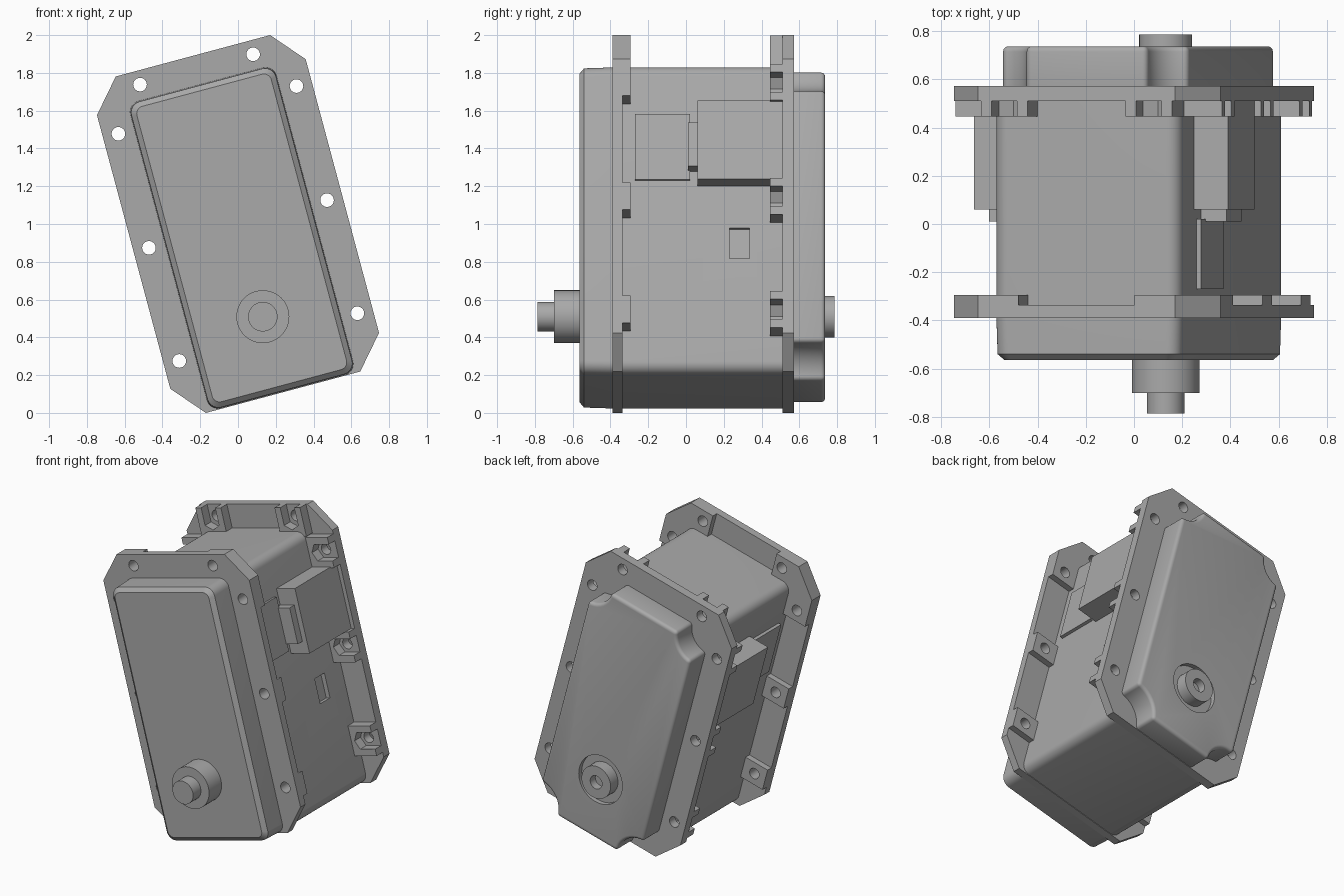
import bpy, bmesh
from math import sin, cos, pi, radians
from mathutils import Matrix

cube = bpy.data.objects.get("Cube")
if cube:
    bpy.data.objects.remove(cube, do_unlink=True)

grey = bpy.data.materials.new("plain grey")
grey.use_nodes = True
GREY = (0.4, 0.4, 0.4, 1)
grey.diffuse_color = GREY
grey.node_tree.nodes["Principled BSDF"].inputs["Base Color"].default_value = GREY

# The whole housing leans sideways; parts are drawn upright as (across, up) profiles
LEAN = Matrix.Translation((0, 0, 1)) @ Matrix.Rotation(radians(-15), 4, 'Y')
W, TOP, BOTTOM = 0.40, 0.765, -0.918
FW, FH = 0.572, 0.922
parts = []


def loft(name, rings):
    """Solid skinned through (profile, y) rings of equal point count."""
    bm = bmesh.new()
    loops = [[bm.verts.new((u, y, v)) for u, v in pts] for pts, y in rings]
    n = len(loops[0])
    for a, b in zip(loops, loops[1:]):
        for i in range(n):
            j = (i + 1) % n
            bm.faces.new((a[i], a[j], b[j], b[i]))
    bm.faces.new(loops[0])
    bm.faces.new(loops[-1])
    bmesh.ops.recalc_face_normals(bm, faces=bm.faces)
    me = bpy.data.meshes.new(name)
    bm.to_mesh(me)
    bm.free()
    me.materials.append(grey)
    ob = bpy.data.objects.new(name, me)
    bpy.context.collection.objects.link(ob)
    ob.matrix_world = LEAN
    parts.append(ob)
    return ob


def prism(name, pts, y0, y1):
    return loft(name, [(pts, y0), (pts, y1)])


def box(name, u0, u1, v0, v1, y0, y1):
    return prism(name, [(u0, v0), (u1, v0), (u1, v1), (u0, v1)], y0, y1)


def circle(u, v, r, n=48):
    return [(u + r * cos(2 * pi * i / n), v + r * sin(2 * pi * i / n)) for i in range(n)]


def rounded(inset, r):
    """Rounded body outline, shrunk by inset."""
    pts = []
    corners = [(W, TOP, -1, -1), (-W, TOP, 1, -1), (-W, BOTTOM, 1, 1), (W, BOTTOM, -1, 1)]
    for k, (u, v, su, sv) in enumerate(corners):
        cu, cv = u + su * (r + inset), v + sv * (r + inset)
        for i in range(9):
            a = pi / 2 * (k + i / 8)
            pts.append((cu + r * cos(a), cv + r * sin(a)))
    return pts


def notched(top_r, bottom_r):
    """Outline with a concave bite out of each corner."""
    pts = []
    corners = [(W, TOP, top_r), (-W, TOP, top_r), (-W, BOTTOM, bottom_r), (W, BOTTOM, bottom_r)]
    for k, (u, v, r) in enumerate(corners):
        for i in range(11):
            a = 1.5 * pi + pi / 2 * k - pi / 2 * i / 10
            pts.append((u + r * cos(a), v + r * sin(a)))
    return pts


def apply(ob, mod):
    bpy.context.view_layer.objects.active = ob
    bpy.ops.object.modifier_apply(modifier=mod.name)


def cut(ob, cutter):
    mod = ob.modifiers.new("cut", 'BOOLEAN')
    mod.operation, mod.solver, mod.object = 'DIFFERENCE', 'EXACT', cutter
    bpy.context.view_layer.update()
    apply(ob, mod)
    parts.remove(cutter)
    bpy.data.objects.remove(cutter, do_unlink=True)


def bore(ob, u, v, r=0.036):
    cut(ob, prism("drill", circle(u, v, r, 24), -0.9, 0.9))


# Main housing with chamfered front rim
housing = loft("housing", [(rounded(0.032, 0.04), -0.565), (rounded(0.004, 0.06), -0.54),
                           (rounded(0, 0.06), -0.39), (rounded(0, 0.06), 0.55)])
cut(housing, box("window_cutter", 0.37, 0.45, -0.295, -0.13, 0.23, 0.335))

# Two bolted flanges
octagon = [(0.423, FH), (-0.423, FH), (-FW, 0.75), (-FW, -0.75),
           (-0.423, -FH), (0.423, -FH), (FW, -0.75), (FW, 0.75)]
holes = [(s * u, v) for s in (-1, 1)
         for u, v in ((0.31, 0.847), (0.488, 0.625), (0.488, 0), (0.488, -0.62))]
for name, y0, y1 in (("front_flange", -0.39, -0.337), ("rear_flange", 0.51, 0.572)):
    flange = prism(name, octagon, y0, y1)
    for u, v in holes:
        bore(flange, u, v)

# Bosses and side connectors, mirrored left and right
for side, s in (("left", 1), ("right", -1)):
    corner = [(0.25, 0.74), (0.25, FH), (0.423, FH), (FW, 0.75), (FW, 0.55), (0.38, 0.55), (0.38, 0.74)]
    boss = prism(side + "_front_corner_boss", [(s * u, v) for u, v in corner], -0.345, -0.295)
    bore(boss, s * 0.31, 0.847)
    bore(boss, s * 0.488, 0.625)
    for level, v in (("middle", 0), ("lower", -0.62)):
        boss = box(f"{side}_front_{level}_boss", s * 0.38, s * FW, v - 0.075, v + 0.075, -0.345, -0.295)
        bore(boss, s * 0.488, v)

    # Nut pockets open to the flange edge: (distance from edge, offset along it)
    pocket = [(0.19, -0.1), (0, -0.1), (0, -0.055), (0.117, -0.055), (0.147, 0),
              (0.117, 0.055), (0, 0.055), (0, 0.1), (0.19, 0.1)]
    for level, v in (("upper", 0.625), ("middle", 0), ("lower", -0.62)):
        prism(f"{side}_{level}_nut_pocket", [(s * (FW - d), v + o) for d, o in pocket], 0.445, 0.515)
    prism(side + "_top_nut_pocket", [(s * 0.31 + o, FH - d) for d, o in pocket], 0.445, 0.515)

    box(side + "_connector", s * 0.38, s * 0.545, 0.10, 0.53, 0.06, 0.515)
    box(side + "_connector_link", s * 0.38, s * 0.51, 0.18, 0.42, 0.01, 0.07)
    box(side + "_connector_plate", s * 0.38, s * 0.42, 0.13, 0.49, -0.27, 0.02)

# Rear cover with softened edges and a round recess
cover = prism("rear_cover", notched(0.14, 0.165), 0.52, 0.737)
bevel = cover.modifiers.new("soft edges", 'BEVEL')
bevel.width, bevel.segments, bevel.limit_method = 0.035, 4, 'ANGLE'
bevel.angle_limit = radians(35)
apply(cover, bevel)
SHAFT = -0.508
cut(cover, prism("recess_cutter", circle(0, SHAFT, 0.165), 0.705, 0.9))

# Rear bearing and front output shaft
bearing = prism("rear_bearing", circle(0, SHAFT, 0.11), 0.69, 0.785)
cut(bearing, prism("bearing_drill", circle(0, SHAFT, 0.045, 24), 0.73, 0.9))
prism("shaft_collar", circle(0, SHAFT, 0.14), -0.70, -0.55)
prism("output_shaft", circle(0, SHAFT, 0.078), -0.785, -0.69)

# Smooth the curves, keep the creases
bpy.ops.object.select_all(action='DESELECT')
for ob in parts:
    ob.select_set(True)
bpy.context.view_layer.objects.active = housing
bpy.ops.object.shade_smooth_by_angle(angle=radians(32))
